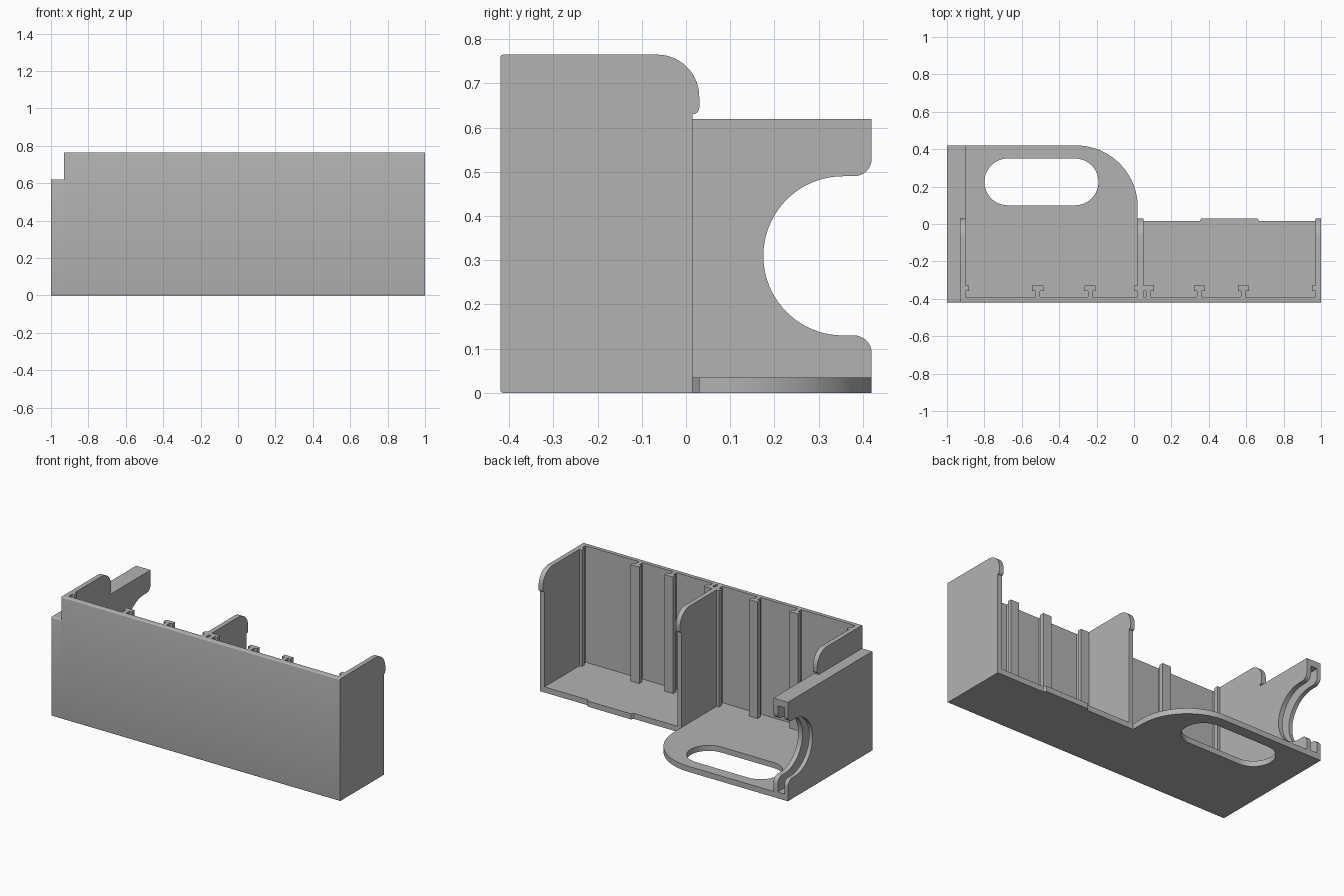
import bpy, bmesh, math
from mathutils import Matrix

cube = bpy.data.objects.get("Cube")
if cube:
    bpy.data.objects.remove(cube, do_unlink=True)

grey = bpy.data.materials.new("plain grey")
grey.use_nodes = True
colour = (0.45, 0.45, 0.45, 1)
grey.diffuse_color = colour
grey.node_tree.nodes["Principled BSDF"].inputs["Base Color"].default_value = colour


def arc(cx, cy, r, start, end, steps=14):
    """Points along a circular arc, angles in degrees."""
    angles = [math.radians(start + (end - start) * i / steps) for i in range(steps + 1)]
    return [(cx + r * math.cos(a), cy + r * math.sin(a)) for a in angles]


def rect(x0, x1, y0, y1):
    return [(x0, y0), (x1, y0), (x1, y1), (x0, y1)]


def prism(name, loops, lo, hi, axis="z"):
    """Fill outline loops (later loops are holes) and extrude from lo to hi."""
    curve = bpy.data.curves.new(name + " outline", "CURVE")
    curve.dimensions = "2D"
    curve.fill_mode = "BOTH"
    curve.extrude = (hi - lo) / 2
    for loop in loops:
        spline = curve.splines.new("POLY")
        spline.points.add(len(loop) - 1)
        for point, (u, v) in zip(spline.points, loop):
            point.co = (u, v, 0, 1)
        spline.use_cyclic_u = True
    temp = bpy.data.objects.new(name + " outline", curve)
    bpy.context.collection.objects.link(temp)
    bpy.context.view_layer.update()
    mesh = bpy.data.meshes.new_from_object(
        temp.evaluated_get(bpy.context.evaluated_depsgraph_get()))
    bpy.data.objects.remove(temp, do_unlink=True)

    # Side profiles are drawn in y and z, then run along x
    mesh.transform(Matrix.Translation((0, 0, (lo + hi) / 2)))
    if axis == "x":
        mesh.transform(Matrix(((0, 0, 1, 0), (1, 0, 0, 0), (0, 1, 0, 0), (0, 0, 0, 1))))
    bm = bmesh.new()
    bm.from_mesh(mesh)
    bmesh.ops.remove_doubles(bm, verts=bm.verts, dist=0.0002)
    bmesh.ops.recalc_face_normals(bm, faces=bm.faces)
    bm.to_mesh(mesh)
    bm.free()
    mesh.name = name
    mesh.materials.clear()
    mesh.materials.append(grey)
    obj = bpy.data.objects.new(name, mesh)
    bpy.context.collection.objects.link(obj)
    bpy.ops.object.select_all(action="DESELECT")
    obj.select_set(True)
    bpy.context.view_layer.objects.active = obj
    bpy.ops.object.shade_smooth_by_angle(angle=math.radians(30))
    return obj


FRONT, INNER, EDGE, BACK = -0.42, -0.39, 0.015, 0.42
FLOOR, LOW, TOP = 0.035, 0.62, 0.765

# Floor with a rounded rear shelf, a front tab and a long slot
outline = [(-1, INNER), (1, INNER), (1, EDGE), (0.67, EDGE), (0.66, 0.03),
           (0.36, 0.03), (0.35, EDGE), (0.02, EDGE), (0.02, 0.09)]
outline += arc(-0.31, 0.09, 0.33, 0, 90, 24) + [(-1, BACK)]
slot = arc(-0.315, 0.225, 0.125, -90, 90, 24) + arc(-0.675, 0.225, 0.125, 90, 270, 24)
prism("floor", [outline, slot], 0, FLOOR)


# Front wall, lower at its right end, with softened outer edges
def front_profile(top):
    r = 0.007
    return ([(INNER, 0)] + arc(FRONT + r, r, r, 270, 180, 4)
            + arc(FRONT + r, top - r, r, 180, 90, 4) + [(INNER, top)])


prism("front_wall", [front_profile(TOP)], -0.93, 1, "x")
prism("front_wall_low_end", [front_profile(LOW)], -1, -0.93, "x")

# Upright walls with a rounded, overhanging rear lip
lip = (arc(EDGE, 0.645, 0.015, -90, 0, 5)
       + arc(-0.065, 0.67, 0.095, 0, 90) + [(INNER, TOP)])
upright = [(INNER, FLOOR), (EDGE, FLOOR)] + lip
prism("left_wall", [upright], 0.97, 1, "x")
prism("divider", [upright], 0.02, 0.05, "x")


# Right holder: two skins around a recessed core, all cut by a round bay
def bay(radius, corner):
    cy, cz = 0.355, 0.31
    points = arc(cy, cz, radius, 270, 90, 40)
    if not corner:
        return [(BACK, cz - radius)] + points + [(BACK, cz + radius)]
    r = 0.04
    return (arc(BACK - r, cz - radius - r, r, 0, 90, 8) + points
            + arc(BACK - r, cz + radius + r, r, 270, 360, 8))


def holder_profile(radius, corner, top):
    return [(INNER, FLOOR), (BACK, FLOOR)] + bay(radius, corner) + [(BACK, LOW)] + top


flat_top = [(INNER, LOW)]
prism("holder_outer_skin", [holder_profile(0.18, True, flat_top)], -1, -0.975, "x")
prism("holder_core", [holder_profile(0.27, False, flat_top)], -0.975, -0.93, "x")
prism("holder_inner_skin", [holder_profile(0.18, True, [(EDGE, LOW)] + lip)],
      -0.93, -0.9, "x")

# T-shaped rails on the inside of the front wall
NECK, FACE = -0.357, -0.33
for number, x in enumerate((-0.515, -0.235, 0.077, 0.35, 0.585), 1):
    w, s = 0.03, 0.012
    tee = [(x - s, INNER), (x + s, INNER), (x + s, NECK), (x + w, NECK),
           (x + w, FACE), (x - w, FACE), (x - w, NECK), (x - s, NECK)]
    prism(f"rail_{number}", [tee], FLOOR, TOP)

# Narrow ribs on the upright walls, facing the rails
for name, x0, x1 in (("right_rib", -0.9, -0.883), ("divider_rib", 0.003, 0.02),
                     ("left_rib", 0.953, 0.97)):
    prism(name, [rect(x0, x1, NECK, FACE)], FLOOR, TOP)
